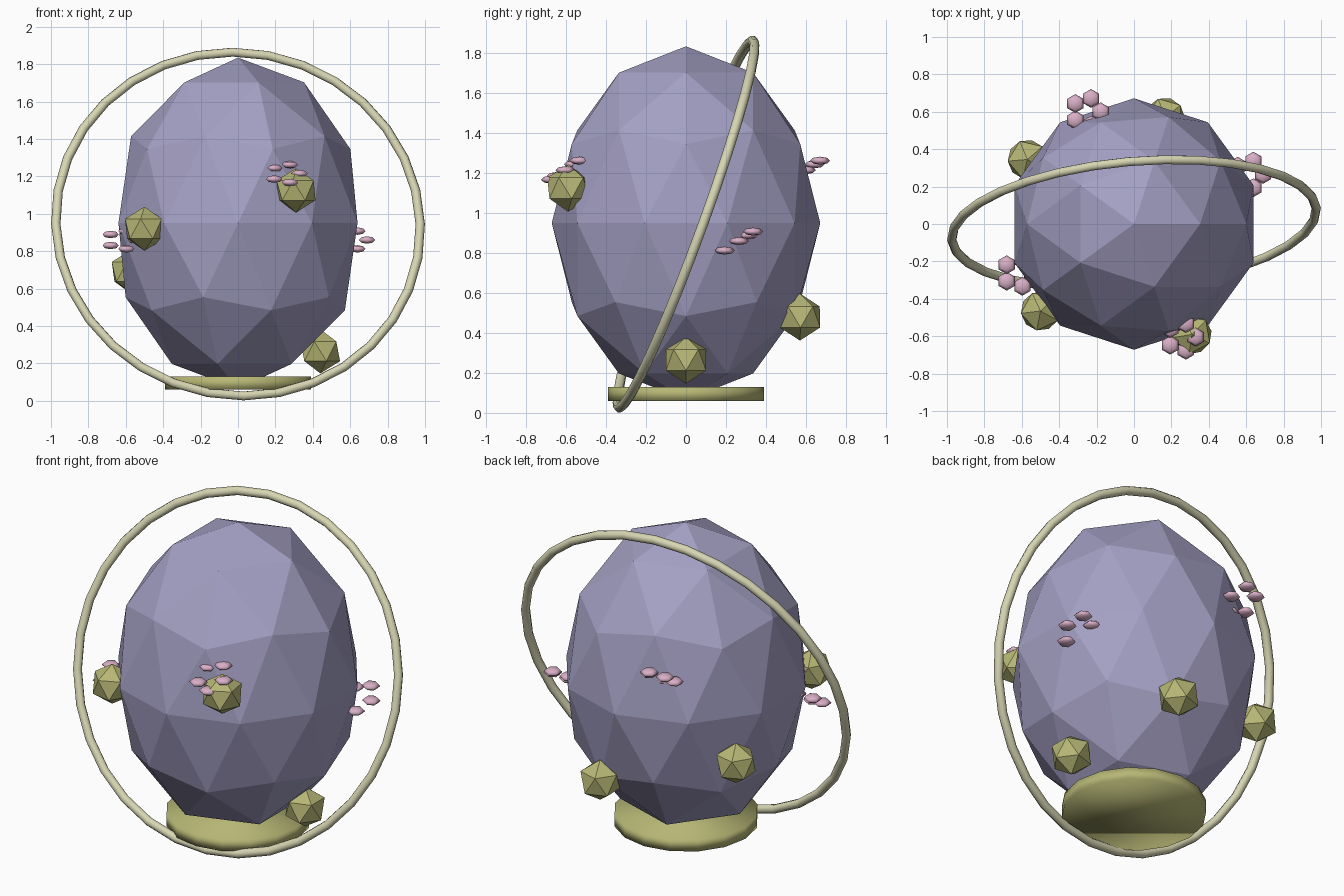
import bpy
import bmesh
import math
from mathutils import Matrix, Vector

cube = bpy.data.objects.get("Cube")
if cube:
    bpy.data.objects.remove(cube, do_unlink=True)


def material(name, rgb):
    mat = bpy.data.materials.new(name)
    mat.use_nodes = True
    color = (*rgb, 1.0)
    mat.diffuse_color = color
    mat.node_tree.nodes["Principled BSDF"].inputs["Base Color"].default_value = color
    return mat


lavender = material("lavender", (0.37, 0.35, 0.55))
olive = material("olive", (0.47, 0.47, 0.18))
cream = material("cream", (0.68, 0.67, 0.45))
pink = material("pink", (0.70, 0.43, 0.57))


def add_object(name, bm, mat, smooth=False):
    for face in bm.faces:
        face.smooth = smooth
    mesh = bpy.data.meshes.new(name)
    bm.to_mesh(mesh)
    bm.free()
    mesh.materials.append(mat)
    obj = bpy.data.objects.new(name, mesh)
    bpy.context.collection.objects.link(obj)
    return obj


# Faceted egg body
bm = bmesh.new()
bmesh.ops.create_icosphere(bm, subdivisions=2, radius=1)
bmesh.ops.scale(bm, vec=(0.672, 0.672, 0.885), verts=bm.verts)
egg = add_object("egg_body", bm, lavender)
egg.location.z = 0.95

# Round base plate
bm = bmesh.new()
bmesh.ops.create_cone(bm, cap_ends=True, segments=16, radius1=0.39, radius2=0.39, depth=0.07)
base = add_object("base_plate", bm, olive, smooth=True)
base.location.z = 0.095

# Tilted orbit ring
bpy.ops.mesh.primitive_torus_add(
    major_segments=32, minor_segments=8, major_radius=0.978, minor_radius=0.025,
    location=(0, 0, 0.945), rotation=(math.radians(70), 0, math.radians(5)))
ring = bpy.context.object
ring.name = "orbit_ring"
ring.data.materials.append(cream)
bpy.ops.object.shade_smooth()

# Crystal studs set into the egg
studs = [(0.31, -0.59, 1.125), (-0.50, -0.465, 0.92), (0.44, 0, 0.265),
         (0.165, 0.57, 0.48), (-0.57, 0.345, 0.69)]
for i, spot in enumerate(studs):
    bm = bmesh.new()
    bmesh.ops.create_icosphere(bm, subdivisions=1, radius=0.118)
    stud = add_object(f"crystal_stud_{i + 1}", bm, olive)
    stud.location = spot
    stud.rotation_euler.z = math.atan2(spot[1], spot[0]) + math.pi

# Blossoms, each a sloping ring of five flat petals
blossoms = [(0.254, -0.604, 1.215), (0.615, 0.265, 0.86),
            (-0.62, -0.262, 0.86), (-0.253, 0.60, 1.215)]
for i, center in enumerate(blossoms):
    bm = bmesh.new()
    for k in range(5):
        a = math.tau * k / 5
        offset = Vector((0.075 * math.cos(a), 0.075 * math.sin(a), 0.05 * math.sin(a)))
        place = Matrix.Translation(offset) @ Matrix.Diagonal((1, 1, 0.4, 1))
        bmesh.ops.create_uvsphere(bm, u_segments=6, v_segments=4, radius=0.05, matrix=place)
    blossom = add_object(f"blossom_{i + 1}", bm, pink, smooth=True)
    blossom.location = center
